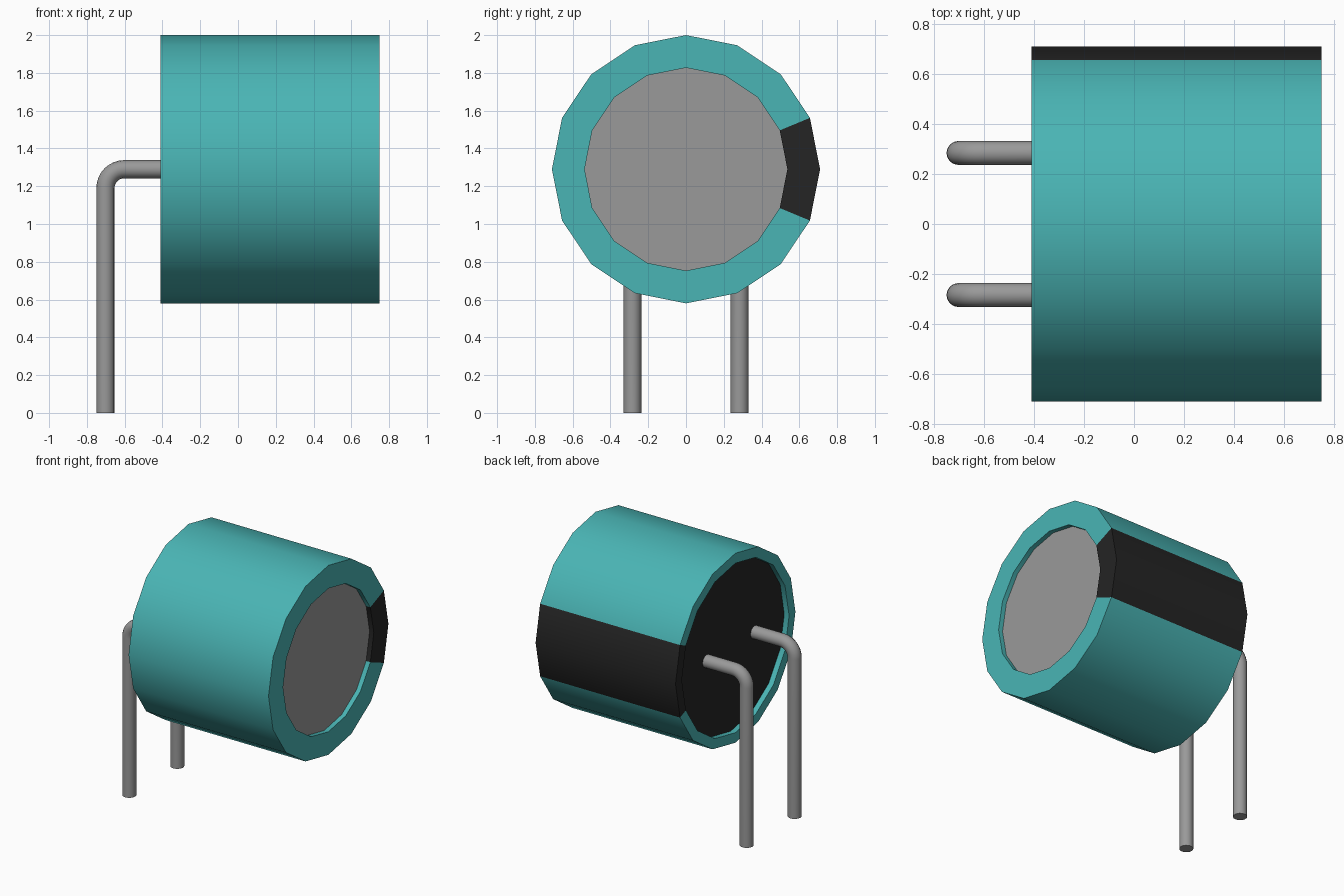
import bpy
import bmesh
import math

cube = bpy.data.objects.get("Cube")
if cube:
    bpy.data.objects.remove(cube, do_unlink=True)

SIDES = 16
AXIS_Z = 1.29


def material(name, rgb, metallic=0.0):
    m = bpy.data.materials.new(name)
    m.use_nodes = True
    m.diffuse_color = (*rgb, 1)
    m.node_tree.nodes["Principled BSDF"].inputs["Base Color"].default_value = (*rgb, 1)
    return m


teal = material("teal sleeve", (0.068, 0.46, 0.46))
black = material("black", (0.018, 0.018, 0.018))
grey = material("grey metal", (0.32, 0.32, 0.32))


def ring(bm, x, r):
    """One polygon ring around the x axis, starting at +y."""
    return [bm.verts.new((x, r * math.cos(a), AXIS_Z + r * math.sin(a)))
            for a in (2 * math.pi * j / SIDES for j in range(SIDES))]


def finish(bm, name, mats):
    mesh = bpy.data.meshes.new(name)
    bm.to_mesh(mesh)
    bm.free()
    ob = bpy.data.objects.new(name, mesh)
    bpy.context.collection.objects.link(ob)
    for m in mats:
        mesh.materials.append(m)
    return ob


def smooth(ob):
    bpy.ops.object.select_all(action='DESELECT')
    ob.select_set(True)
    bpy.context.view_layer.objects.active = ob
    bpy.ops.object.shade_smooth_by_angle(angle=math.radians(30))


# Sleeve: back recess wall, back rim, outer wall, front rim, front recess wall
profile = [(-0.37, 0.635), (-0.41, 0.635), (-0.41, 0.71),
           (0.75, 0.71), (0.75, 0.537), (0.715, 0.537)]
bm = bmesh.new()
rings = [ring(bm, x, r) for x, r in profile]
for a, b in zip(rings, rings[1:]):
    for j in range(SIDES):
        k = (j + 1) % SIDES
        f = bm.faces.new((a[j], a[k], b[k], b[j]))
        # Polarity stripe: the two segments either side of +y
        f.material_index = 1 if j in (0, SIDES - 1) else 0
smooth(finish(bm, "sleeve", [teal, black]))

# Recessed end plates
for name, (x, r), mat, front in (("front_plate", profile[-1], grey, True),
                                 ("back_plate", profile[0], black, False)):
    bm = bmesh.new()
    verts = ring(bm, x, r)
    bm.faces.new(verts if front else verts[::-1])
    finish(bm, name, [mat])

# Bent wire leads
BEND, LEAD_X, LEAD_R = 0.1, -0.702, 0.048
path = [(-0.36, AXIS_Z)]
for i in range(9):
    t = math.pi / 2 * i / 8
    path.append((LEAD_X + BEND - BEND * math.sin(t), AXIS_Z - BEND + BEND * math.cos(t)))
path.append((LEAD_X, 0.0))

for name, y in (("left_lead", 0.284), ("right_lead", -0.284)):
    curve = bpy.data.curves.new(name, 'CURVE')
    curve.dimensions = '3D'
    curve.bevel_depth = LEAD_R
    curve.bevel_resolution = 6
    curve.use_fill_caps = True
    spline = curve.splines.new('POLY')
    spline.points.add(len(path) - 1)
    for p, (x, z) in zip(spline.points, path):
        p.co = (x, y, z, 1)
    curve.materials.append(grey)
    ob = bpy.data.objects.new(name, curve)
    bpy.context.collection.objects.link(ob)
    bpy.ops.object.select_all(action='DESELECT')
    ob.select_set(True)
    bpy.context.view_layer.objects.active = ob
    bpy.ops.object.convert(target='MESH')
    # Weld the end caps to the tube
    ob = bpy.context.view_layer.objects.active
    bm = bmesh.new()
    bm.from_mesh(ob.data)
    bmesh.ops.remove_doubles(bm, verts=bm.verts, dist=0.0005)
    bmesh.ops.recalc_face_normals(bm, faces=bm.faces)
    bm.to_mesh(ob.data)
    bm.free()
    smooth(ob)
